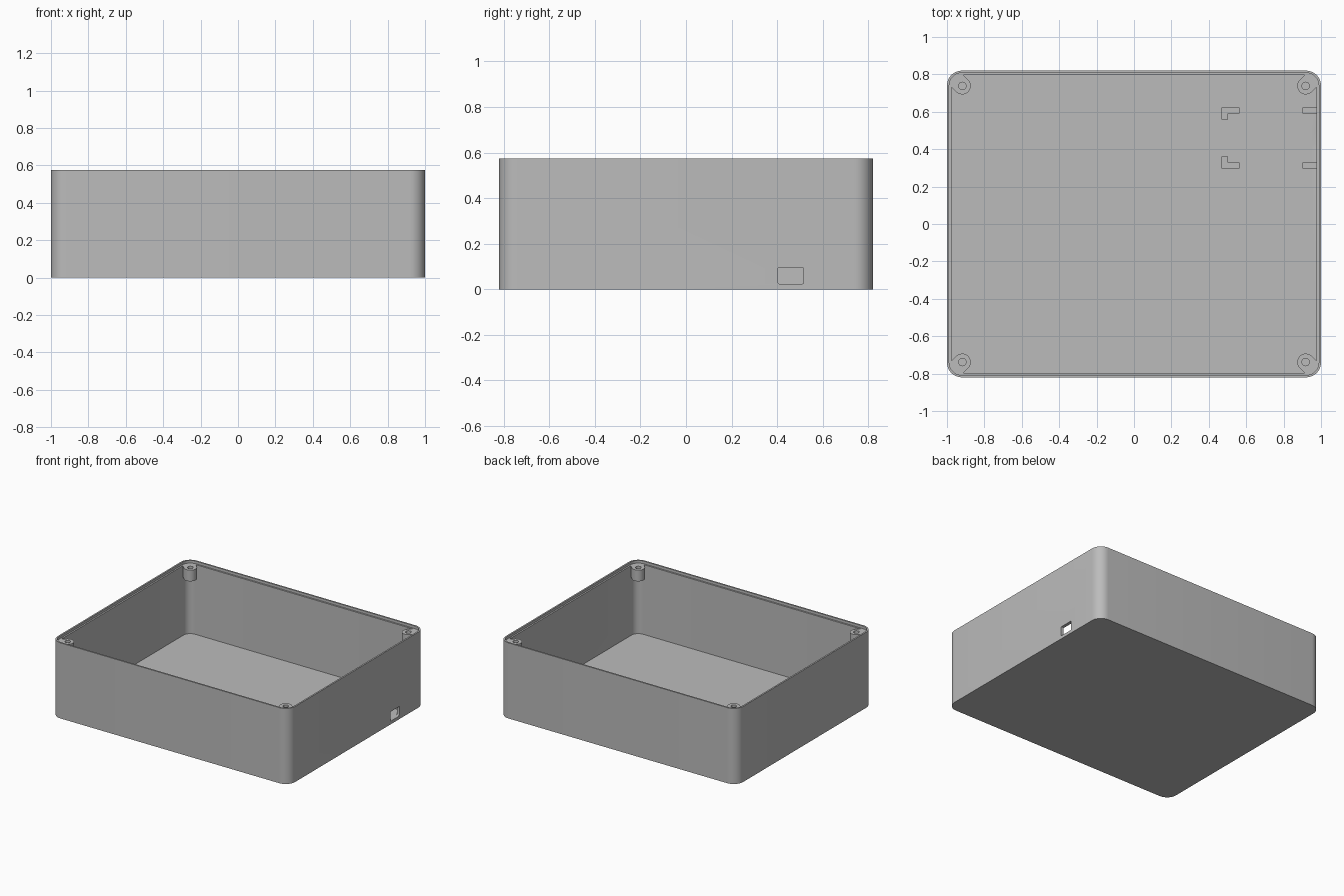
import bpy, bmesh
from math import sin, cos, radians, pi

cube = bpy.data.objects.get("Cube")
if cube:
    bpy.data.objects.remove(cube, do_unlink=True)

HX, HY, H = 1.0, 0.82, 0.575      # half sizes and height
R, WALL, LIP, FLOOR = 0.08, 0.024, 0.012, 0.024
LEDGE = H - 0.02

grey = bpy.data.materials.new("plain grey")
grey.use_nodes = True
grey.diffuse_color = (0.5, 0.5, 0.5, 1)
grey.node_tree.nodes["Principled BSDF"].inputs["Base Color"].default_value = (0.5, 0.5, 0.5, 1)


def loft(name, loops, closed=False):
    """Skin a stack of equal point loops; cap the ends or join last to first."""
    bm = bmesh.new()
    rings = [[bm.verts.new(p) for p in loop] for loop in loops]
    pairs = list(zip(rings, rings[1:]))
    if closed:
        pairs.append((rings[-1], rings[0]))
    else:
        bm.faces.new(rings[0])
        bm.faces.new(rings[-1])
    n = len(rings[0])
    for a, b in pairs:
        for i in range(n):
            j = (i + 1) % n
            bm.faces.new((a[i], a[j], b[j], b[i]))
    bmesh.ops.recalc_face_normals(bm, faces=bm.faces)
    mesh = bpy.data.meshes.new(name)
    bm.to_mesh(mesh)
    bm.free()
    mesh.materials.append(grey)
    obj = bpy.data.objects.new(name, mesh)
    bpy.context.collection.objects.link(obj)
    return obj


def activate(obj):
    bpy.ops.object.select_all(action='DESELECT')
    obj.select_set(True)
    bpy.context.view_layer.objects.active = obj


def smooth(obj):
    activate(obj)
    bpy.ops.object.shade_smooth_by_angle(angle=radians(30))


def rounded_rect(hx, hy, r, steps=10):
    pts = []
    for k, (sx, sy) in enumerate(((1, 1), (-1, 1), (-1, -1), (1, -1))):
        for i in range(steps + 1):
            a = (k + i / steps) * pi / 2
            pts.append((sx * (hx - r) + r * cos(a), sy * (hy - r) + r * sin(a)))
    return pts


def prism(name, outline, z0, z1):
    return loft(name, [[(x, y, z) for x, y in outline] for z in (z0, z1)])


# Open tray with a stepped rim
section = [(0, 0), (0, H), (LIP, H), (LIP, LEDGE), (WALL, LEDGE), (WALL, FLOOR)]
body = loft("case_body", [[(x, y, z) for x, y in rounded_rect(HX - d, HY - d, R - d)]
                          for d, z in section])

# Port opening through the +x wall
PORT_Y, PORT_Z = 0.46, 0.06
port = rounded_rect(0.056, 0.036, 0.006, 4)
cutter = loft("port_cutter", [[(x, PORT_Y + u, PORT_Z + v) for u, v in port]
                              for x in (HX - 0.06, HX + 0.05)])
cutter.hide_render = True
cut = body.modifiers.new("port", 'BOOLEAN')
cut.operation, cut.solver, cut.object = 'DIFFERENCE', 'EXACT', cutter
activate(body)
bpy.ops.object.modifier_apply(modifier=cut.name)
bpy.data.objects.remove(cutter, do_unlink=True)
smooth(body)


# Screw bosses blended into each corner
def boss(name, sx, sy, r=0.045, bore=0.02, reach=0.066, bottom=0.47, n=64):
    def point(a, rad, z):
        return (sx * (HX - R - 0.002 + rad * cos(a)), sy * (HY - R - 0.002 + rad * sin(a)), z)

    def outer(a):
        c = cos(a - pi / 4)
        return min(reach, r / max(abs(sin(a - pi / 4)), 0.01)) if c > 0 else r

    angles = [2 * pi * i / n for i in range(n)]
    loops = [[point(a, outer(a) if wide else bore, z) for a in angles]
             for wide, z in ((1, bottom), (1, LEDGE), (0, LEDGE), (0, bottom))]
    smooth(loft(name, loops, closed=True))


for sx, side in ((1, "left"), (-1, "right")):
    for sy, end in ((1, "back"), (-1, "front")):
        boss(f"screw_boss_{end}_{side}", sx, sy)

# Board holders on the floor, mirrored about the port
X0, X1, T, TOP = 0.468, 0.564, 0.034, 0.09
for s, end in ((1, "back"), (-1, "front")):
    far, near, tip = (PORT_Y + s * d for d in (0.164, 0.13, 0.098))
    corner = [(X0, far), (X1, far), (X1, near), (X0 + T, near), (X0 + T, tip), (X0, tip)]
    prism(f"board_corner_{end}", corner, FLOOR - 0.005, TOP)
    rail = [(0.902, far), (HX - WALL + 0.005, far), (HX - WALL + 0.005, near), (0.902, near)]
    prism(f"board_rail_{end}", rail, FLOOR - 0.005, TOP)
